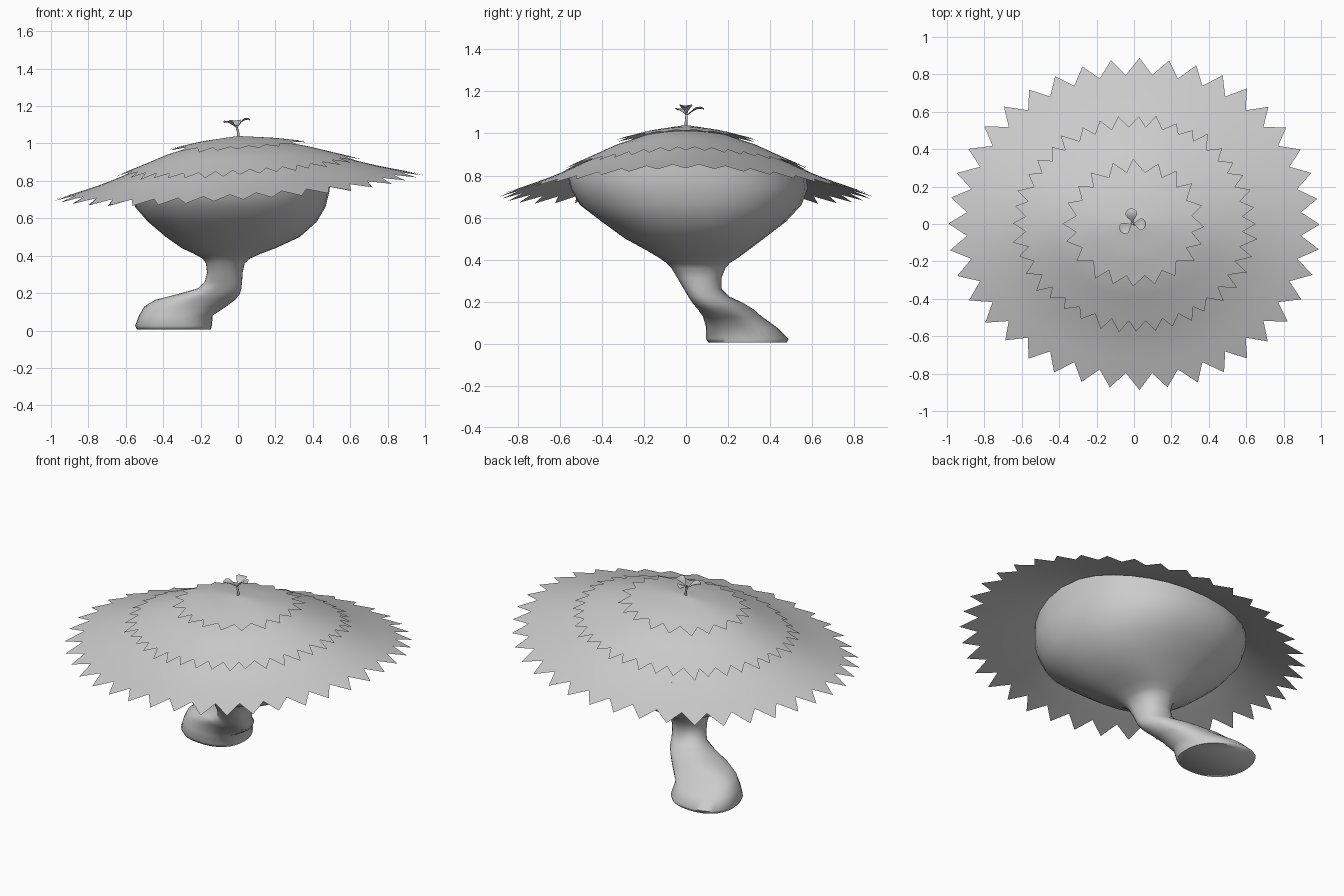
import bpy, bmesh, math, random
from math import sin, cos, pi
from mathutils import Vector

if "Cube" in bpy.data.objects:
    bpy.data.objects.remove(bpy.data.objects["Cube"])

random.seed(4)
RX, RY, PEAK = 0.995, 0.888, 1.04
PROFILE = [(0, 0), (0.2, 0.14), (0.38, 0.315), (0.5, 0.47), (0.65, 0.655), (0.77, 0.785), (1.05, 1.04)]


def fall(t):
    for (a, fa), (b, fb) in zip(PROFILE, PROFILE[1:]):
        if t <= b:
            return fa + (fb - fa) * (t - a) / (b - a)
    return PROFILE[-1][1]


def cap_point(ang, t, lift=0.0):
    # point on the lopsided cap surface; t is 0 at the peak and 1 at the tooth tips
    c, s = cos(ang), sin(ang)
    rim = 0.698 + 0.07 * c + 0.065 * c ** 4
    return Vector((RX * t * c + 0.03 * t * s * s, RY * t * s, PEAK - (PEAK - rim) * fall(t) + lift))


def build(name, rings, close_start=False, close_end=False, angle=60):
    # skin a list of equal-length closed rings
    bm = bmesh.new()
    vs = [[bm.verts.new(p) for p in ring] for ring in rings]
    n = len(rings[0])
    for a, b in zip(vs, vs[1:]):
        for i in range(n):
            j = (i + 1) % n
            bm.faces.new((a[i], a[j], b[j], b[i]))
    if close_start:
        bm.faces.new(vs[0])
    if close_end:
        bm.faces.new(vs[-1])
    bmesh.ops.remove_doubles(bm, verts=bm.verts, dist=1e-5)
    bmesh.ops.recalc_face_normals(bm, faces=bm.faces)
    me = bpy.data.meshes.new(name)
    bm.to_mesh(me)
    bm.free()
    ob = bpy.data.objects.new(name, me)
    bpy.context.collection.objects.link(ob)
    bpy.context.view_layer.objects.active = ob
    ob.select_set(True)
    bpy.ops.object.shade_smooth_by_angle(angle=math.radians(angle))
    ob.select_set(False)
    return ob


# Cap layers with zigzag rims; upper layers flare slightly off the one below
def cap_layer(name, teeth, inner, valley, tip, lift, jitter):
    n = teeth * 2
    angs = [2 * pi * i / n for i in range(n)]
    rings = []
    for k in range(8):
        t = inner + (valley - inner) * k / 7
        rings.append([cap_point(a, t, lift * t / tip) for a in angs])
    last = []
    for i, a in enumerate(angs):
        if i % 2 == 0:
            wob = random.uniform(-jitter, jitter)
            last.append(cap_point(a + wob * pi / n, tip * (1 + wob * 0.04), lift))
        else:
            last.append(rings[-1][i])
    # valley points coincide with the ring below, leaving triangular teeth
    rings.append(last)
    return build(name, rings)


cap_layer("cap_lower_layer", 40, 0.4, 0.9, 1.0, 0.0, 0.15)
cap_layer("cap_middle_layer", 40, 0.22, 0.585, 0.655, 0.017, 0.6)
cap_layer("cap_top_layer", 20, 0.0, 0.315, 0.385, 0.037, 0.6)

# Bowl, leaning leg and foot: z, x min, x max, y min, y max, skew
SECTIONS = [
    (0.006, -.54, -.145, .105, .48, -.12), (0.025, -.55, -.14, .095, .488, -.12),
    (0.08, -.53, -.135, .095, .43, -.18), (0.13, -.50, -.06, .08, .36, -.3),
    (0.165, -.44, -.015, .055, .32, -.4), (0.195, -.32, .01, .03, .27, -.4),
    (0.225, -.215, .018, .01, .205, -.3), (0.26, -.178, .022, -.01, .17, -.15),
    (0.31, -.165, .025, -.04, .168, -.1), (0.36, -.172, .036, -.07, .188, -.1),
    (0.385, -.19, .065, -.095, .21, -.1), (0.41, -.235, .12, -.13, .25, -.08),
    (0.44, -.30, .20, -.18, .29, -.06), (0.50, -.385, .33, -.29, .37, -.05),
    (0.58, -.48, .42, -.40, .475, -.05), (0.66, -.55, .468, -.505, .55, -.05),
    (0.74, -.57, .488, -.55, .58, -.05), (0.79, -.575, .495, -.56, .572, -.05),
]
N = 32


def full(v):
    # slightly squarer than a plain ellipse
    return math.copysign(abs(v) ** 0.88, v)


body = []
for z, x0, x1, y0, y1, skew in SECTIONS:
    ph = math.asin(skew)
    body.append([Vector(((x0 + x1) / 2 + (x1 - x0) / 2 * full(cos(a)),
                         (y0 + y1) / 2 + (y1 - y0) / 2 * full(sin(a + ph)), z))
                 for a in (2 * pi * i / N for i in range(N))])
top = []
for p in body[-1]:  # the bowl rim follows the cap underside
    a = math.atan2(p.y / RY, p.x / RX)
    t = math.hypot(p.x / RX, p.y / RY)
    top.append(Vector((p.x, p.y, cap_point(a, t).z - 0.003)))
for ring in body[-3:]:  # keep the lower rings under the rim where the cap dips
    for p, q in zip(ring, top):
        p.z = min(p.z, q.z - 0.004)
body.append(top)
build("bowl_and_foot", body, close_start=True, angle=70)

# Sprout stem
stem = [(0, 0, 1.03, .008), (.002, 0, 1.055, .006), (-.004, .002, 1.075, .006), (-.008, .003, 1.095, .005)]
build("sprout_stem", [[Vector((x + r * cos(2 * pi * i / 8), y + r * sin(2 * pi * i / 8), z))
                       for i in range(8)] for x, y, z, r in stem], True, True)


# Sprout leaves: narrow stalk widening to a round cupped blade
def leaf(name, ang, length, rise):
    d, s = Vector((cos(ang), sin(ang), 0)), Vector((-sin(ang), cos(ang), 0))
    base = Vector((-.008, .003, 1.085))
    rings = []
    for u, w in [(0, .004), (.2, .007), (.4, .022), (.6, .032), (.8, .028), (.93, .016), (1, .003)]:
        c = base + d * length * u + Vector((0, 0, rise * sin(u * 2.0)))
        rings.append([c + s * w * cos(b) + Vector((0, 0, .003 * sin(b) + .008 * cos(b) ** 2 * w / .032))
                      for b in (2 * pi * i / 12 for i in range(12))])
    build(name, rings, True, True)


leaf("leaf_left", math.radians(212), .078, .03)
leaf("leaf_right", math.radians(-5), .072, .045)
leaf("leaf_back", math.radians(97), .082, .035)
